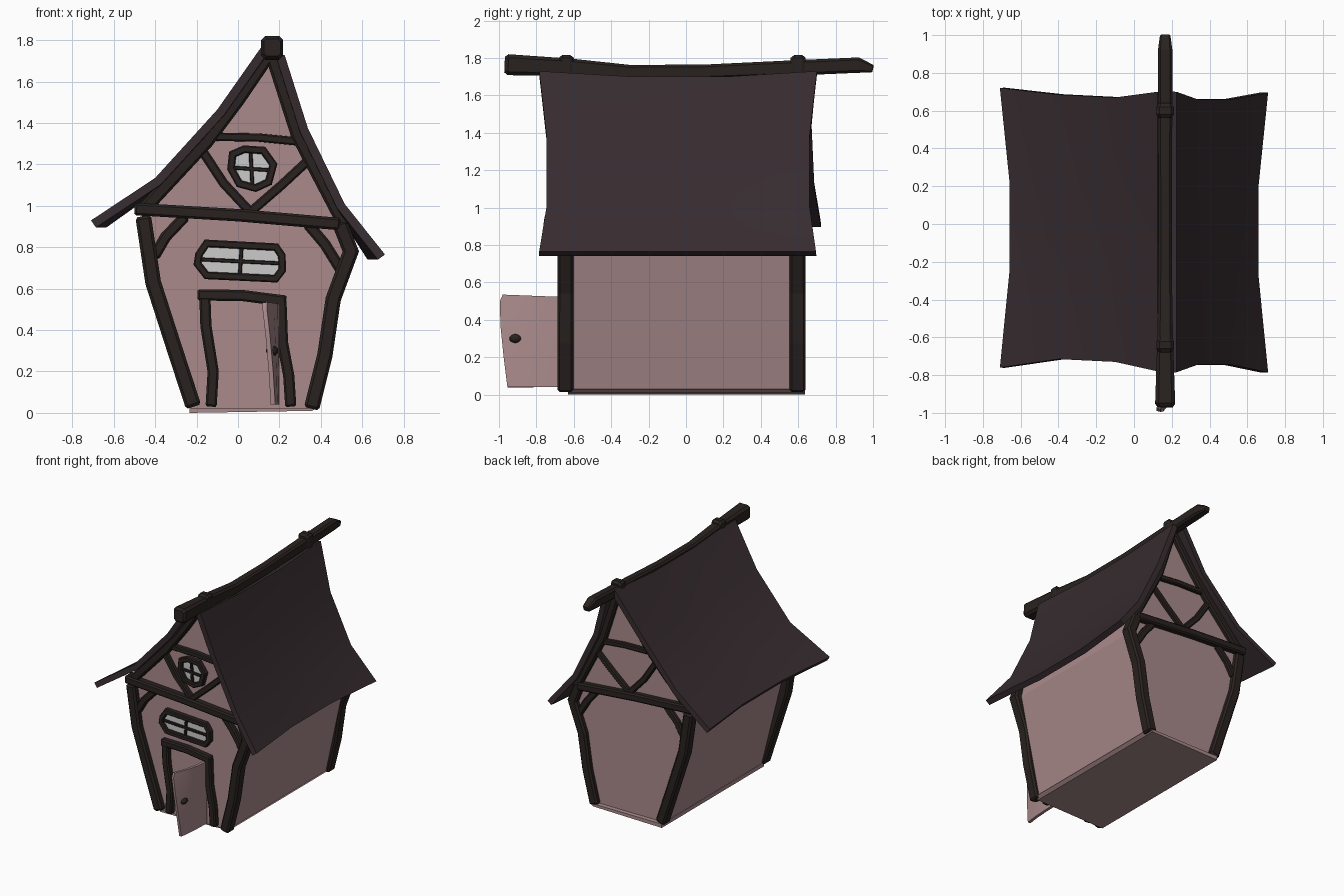
import bpy, bmesh
from mathutils import Vector, Matrix

if "Cube" in bpy.data.objects:
    bpy.data.objects.remove(bpy.data.objects["Cube"])


def material(name, rgb):
    m = bpy.data.materials.new(name)
    m.diffuse_color = (*rgb, 1)
    m.use_nodes = True
    m.node_tree.nodes["Principled BSDF"].inputs["Base Color"].default_value = m.diffuse_color
    return m


PLASTER = material("plaster", (0.40, 0.255, 0.26))
TIMBER = material("timber", (0.022, 0.016, 0.014))
ROOF = material("roof_cloth", (0.038, 0.025, 0.029))
GLASS = material("glass", (0.60, 0.61, 0.59))


def make(name, bm, mat, smooth=None, recalc=True):
    if recalc:
        bmesh.ops.recalc_face_normals(bm, faces=bm.faces[:])
    me = bpy.data.meshes.new(name)
    bm.to_mesh(me)
    bm.free()
    me.materials.append(mat)
    ob = bpy.data.objects.new(name, me)
    bpy.context.collection.objects.link(ob)
    if smooth:
        bpy.ops.object.select_all(action='DESELECT')
        bpy.context.view_layer.objects.active = ob
        ob.select_set(True)
        bpy.ops.object.shade_smooth_by_angle(angle=smooth)
    return ob


def beam(name, pts, w, d, axis=(0, 1, 0), closed=False):
    """Chamfered timber swept along pts; w = half width(s), d = half depth(s) along axis."""
    axis = Vector(axis)
    pts = [Vector(p) for p in pts]
    n = len(pts)
    ws = w if isinstance(w, list) else [w] * n
    ds = d if isinstance(d, list) else [d] * n
    stations = []
    for i, p in enumerate(pts):
        a = pts[i - 1] if (closed or i > 0) else None
        b = pts[(i + 1) % n] if (closed or i < n - 1) else None
        t0 = (p - a).normalized() if a is not None else (b - p).normalized()
        t1 = (b - p).normalized() if b is not None else t0
        t = (t0 + t1).normalized()
        wi, di = ws[i] / max(0.5, t.dot(t1)), ds[i]
        side = axis.cross(t)
        c = ws[i] * 0.35
        if a is None:
            stations += [(p, side, wi * .75, di * .75), (p + t * c, side, wi, di)]
        elif b is None:
            stations += [(p - t * c, side, wi, di), (p, side, wi * .75, di * .75)]
        else:
            stations.append((p, side, wi, di))
    bm = bmesh.new()
    rings = []
    for p, s, wi, di in stations:
        c = 0.35 * min(wi, di)
        sec = [(wi, di - c), (wi - c, di), (c - wi, di), (-wi, di - c),
               (-wi, c - di), (c - wi, -di), (wi - c, -di), (wi, c - di)]
        rings.append([bm.verts.new(p + s * u + axis * v) for u, v in sec])
    m = len(rings)
    for i in range(m if closed else m - 1):
        r, q = rings[i], rings[(i + 1) % m]
        for k in range(8):
            bm.faces.new((r[k], r[k - 1], q[k - 1], q[k]))
    if not closed:
        bm.faces.new(rings[0])
        bm.faces.new(rings[-1])
    return make(name, bm, TIMBER)


def xz(pts, y):
    return [(x, y, z) for x, z in pts]


def prism(name, profile, y0, y1, mat):
    bm = bmesh.new()
    f = bm.faces.new([bm.verts.new(p) for p in xz(profile, y0)])
    ext = bmesh.ops.extrude_face_region(bm, geom=[f])
    vs = [g for g in ext["geom"] if isinstance(g, bmesh.types.BMVert)]
    bmesh.ops.translate(bm, verts=vs, vec=(0, y1 - y0, 0))
    # extrusion leaves the start face open or kept; make sure both ends are capped
    bmesh.ops.holes_fill(bm, edges=[e for e in bm.edges if e.is_boundary])
    return make(name, bm, mat)


def sheet(name, rows, thick, mat, up):
    """Grid of points thickened away from the 'up' side."""
    bm = bmesh.new()
    g = [[bm.verts.new(p) for p in r] for r in rows]
    for a, b in zip(g, g[1:]):
        for k in range(len(a) - 1):
            bm.faces.new((a[k], a[k + 1], b[k + 1], b[k]))
    bm.normal_update()
    if sum((f.normal for f in bm.faces), Vector()).dot(Vector(up)) < 0:
        bmesh.ops.reverse_faces(bm, faces=bm.faces[:])
    ob = make(name, bm, mat, smooth=0.7, recalc=False)
    mod = ob.modifiers.new("thickness", 'SOLIDIFY')
    mod.thickness, mod.offset = thick, -1
    # keep the rim crisp
    es = ob.modifiers.new("crisp_rim", 'EDGE_SPLIT')
    es.split_angle = 0.8
    return ob


# Plaster body with straight leaning sides, and floor slab
prism("plaster_walls", [(-0.23, 0.02), (-0.465, 0.96), (-0.15, 1.32), (0.14, 1.72),
                        (0.18, 1.72), (0.30, 1.33), (0.50, 0.93), (0.535, 0.78), (0.37, 0.02)],
      -0.64, 0.60, PLASTER)
prism("floor_slab", [(-0.235, 0.0), (0.36, 0.01), (0.385, 0.03), (-0.235, 0.03)], -0.63, 0.635, PLASTER)

# Timber framing, same on both gables: name, path, half width, half depth
FRAME = [
    ("left_post", [(-0.215, 0.03), (-0.31, 0.32), (-0.41, 0.63), (-0.458, 0.95)], 0.038, 0.043),
    ("right_post", [(0.355, 0.02), (0.42, 0.28), (0.46, 0.55), (0.545, 0.78), (0.49, 0.92)], 0.037, 0.043),
    ("left_rafter", [(-0.475, 0.96), (-0.15, 1.31), (0.0, 1.51), (0.15, 1.73)], 0.032, 0.038),
    ("right_rafter", [(0.165, 1.73), (0.29, 1.34), (0.52, 0.90)], 0.034, 0.038),
    ("cross_beam", [(-0.50, 0.985), (0.0, 0.955), (0.495, 0.912)], 0.03, 0.048),
    ("collar_beam", [(-0.16, 1.335), (0.1, 1.33), (0.32, 1.308)], 0.02, 0.03),
    ("left_v_brace", [(-0.175, 1.27), (-0.07, 1.11), (0.06, 0.97)], 0.022, 0.03),
    ("right_v_brace", [(0.345, 1.225), (0.21, 1.10), (0.06, 0.97)], 0.022, 0.03),
    ("left_corner_brace", [(-0.405, 0.755), (-0.35, 0.85), (-0.255, 0.95)], 0.026, 0.03),
    ("right_corner_brace", [(0.335, 0.915), (0.42, 0.815), (0.51, 0.67)], 0.026, 0.03),
]
for side, y in (("front", -0.645), ("back", 0.597)):
    for name, path, w, d in FRAME:
        beam(f"{side}_{name}", xz(path, y), w, d)

# Door surround
for name, path in (("door_left_jamb", [(-0.13, 0.03), (-0.12, 0.2), (-0.155, 0.42), (-0.16, 0.56)]),
                   ("door_right_jamb", [(0.255, 0.03), (0.245, 0.18), (0.215, 0.34), (0.207, 0.55)]),
                   ("door_lintel", [(-0.195, 0.57), (0.02, 0.567), (0.232, 0.54)])):
    beam(name, xz(path, -0.648), 0.027, 0.035)


# Windows: frame ring, glass pane and cross bars
def window(name, outline, bars):
    beam(name + "_frame", xz(outline, -0.652), 0.018, 0.027, closed=True)
    prism(name + "_glass", outline, -0.655, -0.63, GLASS)
    for i, b in enumerate(bars):
        beam(f"{name}_bar_{i}", xz(b, -0.658), 0.009, 0.012)


window("upper_window", [(-0.034, 1.18), (-0.026, 1.25), (0.03, 1.274), (0.122, 1.268),
                        (0.171, 1.20), (0.148, 1.115), (0.085, 1.086), (0.006, 1.107)],
       [[(0.06, 1.27), (0.07, 1.09)], [(-0.03, 1.185), (0.16, 1.172)]])
window("lower_window", [(-0.196, 0.72), (-0.189, 0.765), (-0.152, 0.819), (0.184, 0.801), (0.212, 0.76),
                        (0.214, 0.69), (0.182, 0.648), (-0.152, 0.664)],
       [[(0.018, 0.81), (0.008, 0.66)], [(-0.19, 0.742), (0.21, 0.722)]])

# Warped open door: rows from hinge to free edge
rows = []
for z, yf, xf in ((0.04, -0.955, 0.18), (0.2, -0.975, 0.17), (0.37, -0.992, 0.155), (0.50, -0.995, 0.14),
                  (0.535, -0.98, 0.14)):
    rows.append([(0.20 + (xf - 0.20) * t * t, -0.67 + (yf + 0.67) * t,
                  z - (0.012 * (1 - t) if z > 0.4 else 0)) for t in (0, 0.33, 0.67, 1)])
sheet("door", rows, 0.022, PLASTER, (1, 0, 0))
bm = bmesh.new()
bmesh.ops.create_uvsphere(bm, u_segments=12, v_segments=8, radius=1,
                          matrix=Matrix.Translation((0.165, -0.91, 0.30)) @ Matrix.Diagonal((0.03, 0.036, 0.025, 1)))
make("door_knob", bm, TIMBER, smooth=1.0)


# Sagging roof slopes: (x, z, front y, back y, sag) from ridge to eave
def slope(name, prof, sign):
    rows = []
    for i, (x, z, yf, yb, sag) in enumerate(prof):
        pull = sign * 0.05 * (i == 3)
        row = [(x, yf, z)]
        for t in (0.34, 0.67):
            row.append((x - pull, yf + (yb - yf) * t, z - sag))
        rows.append(row + [(x, yb, z)])
    sheet(name, rows, 0.042, ROOF, (sign * 0.5, 0, 1))


slope("left_roof", [(0.125, 1.785, -0.78, 0.70, 0.04), (-0.10, 1.465, -0.73, 0.67, 0.025),
                    (-0.40, 1.135, -0.715, 0.685, 0.02), (-0.71, 0.93, -0.76, 0.72, 0)], -1)
slope("right_roof", [(0.225, 1.73, -0.785, 0.70, 0.03), (0.337, 1.377, -0.745, 0.66, 0.025),
                     (0.515, 1.01, -0.745, 0.66, 0.02), (0.71, 0.765, -0.785, 0.695, 0)], 1)

# Ridge beam with two binding collars
beam("ridge_beam", [(0.165, y, z) for y, z in ((-0.97, 1.765), (-0.62, 1.75), (-0.3, 1.723), (0.1, 1.727),
                                               (0.6, 1.748), (0.92, 1.762), (1.0, 1.742))],
     [0.056, 0.047, 0.04, 0.038, 0.041, 0.041, 0.022],
     [0.053, 0.042, 0.036, 0.035, 0.038, 0.038, 0.028], axis=(1, 0, 0))
for name, y in (("front_ridge_collar", -0.64), ("back_ridge_collar", 0.60)):
    beam(name, [(0.165, y - 0.04, 1.757), (0.165, y + 0.04, 1.757)], 0.06, 0.046, axis=(1, 0, 0))
